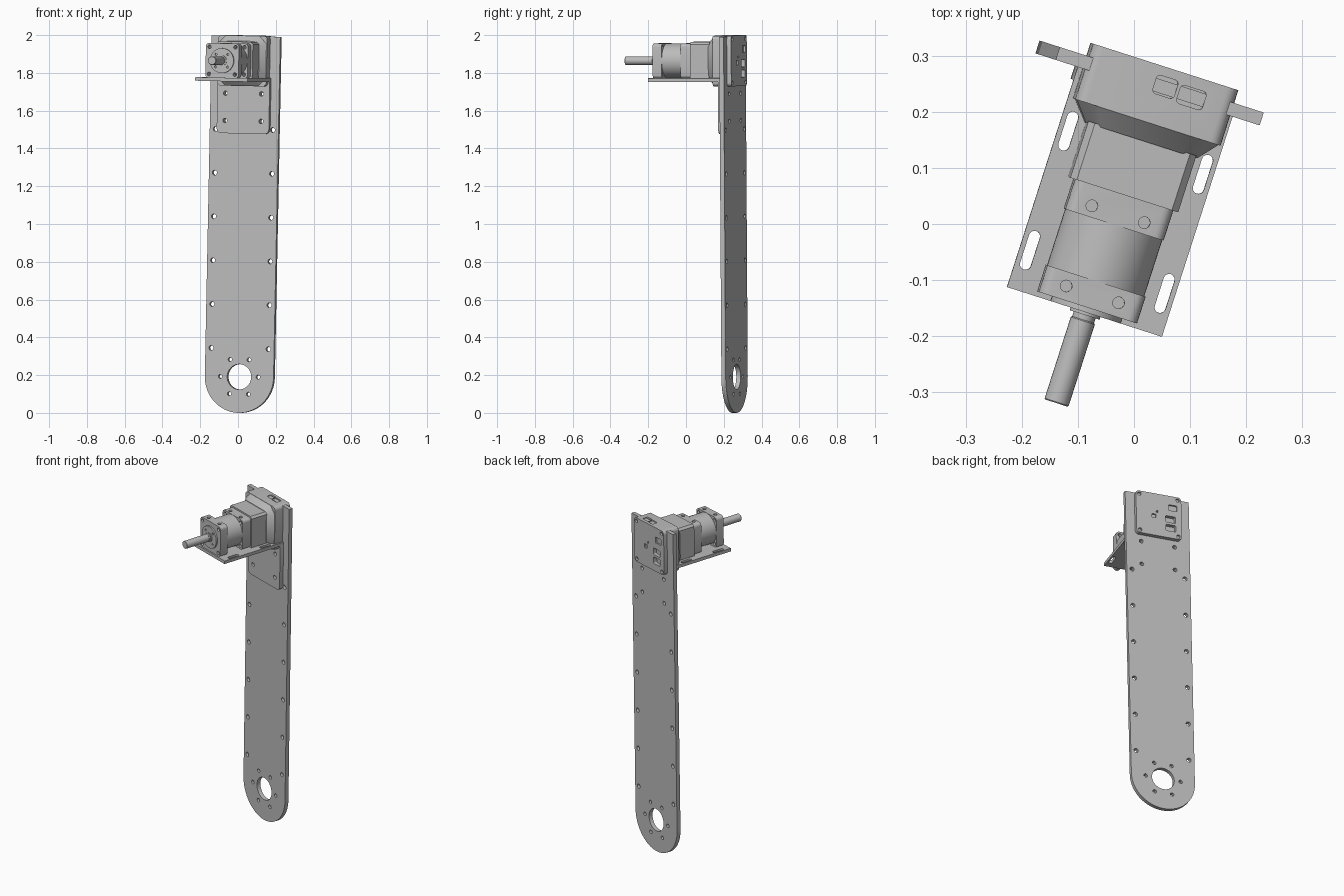
import bpy, bmesh, math
from mathutils import Matrix, Vector

old = bpy.data.objects.get("Cube")
if old:
    bpy.data.objects.remove(old, do_unlink=True)

metal = bpy.data.materials.new("light_grey_metal")
metal.use_nodes = True
GREY = (0.5, 0.5, 0.5, 1)
metal.diffuse_color = GREY
metal.node_tree.nodes["Principled BSDF"].inputs["Base Color"].default_value = GREY

# Assembly frame: turned about z, leaning slightly, origin under the pivot hole
FRAME = (Matrix.Translation((-0.066, 0.021, 0.191))
         @ Matrix.Rotation(math.radians(-17.8), 4, 'Z')
         @ Matrix.Rotation(math.radians(1.2), 4, 'Y'))
UPRIGHT = Matrix.Rotation(math.radians(90), 4, 'X')   # outline plane -> x/z plane
AXIS = 1.674                                          # motor axis height
TOP = 1.804                                           # arm top


def circle(x, y, r, n=24):
    return [(x + r * math.cos(math.tau * i / n), y + r * math.sin(math.tau * i / n)) for i in range(n)]


def rounded(x, y, hx, hy, r, n=5):
    """Rounded rectangle outline about (x, y)."""
    pts = []
    for k, (sx, sy) in enumerate(((1, 1), (-1, 1), (-1, -1), (1, -1))):
        for i in range(n + 1):
            a = math.pi / 2 * (k + i / n)
            pts.append((x + sx * (hx - r) + r * math.cos(a), y + sy * (hy - r) + r * math.sin(a)))
    return pts


def corners(d, x=0, y=0):
    return [(x + sx * d, y + sy * d) for sx in (-1, 1) for sy in (-1, 1)]


def add(name, mesh):
    mesh.materials.clear()
    mesh.materials.append(metal)
    mesh.transform(FRAME)
    obj = bpy.data.objects.new(name, mesh)
    bpy.context.collection.objects.link(obj)
    return obj


def plate(name, loops, lo, hi, upright=True):
    """Extrude an outline with holes from lo to hi, along depth or height."""
    curve = bpy.data.curves.new(name, 'CURVE')
    curve.dimensions, curve.fill_mode = '2D', 'BOTH'
    curve.extrude = (hi - lo) / 2
    for pts in loops:
        s = curve.splines.new('POLY')
        s.points.add(len(pts) - 1)
        for p, (x, y) in zip(s.points, pts):
            p.co = (x, y, 0, 1)
        s.use_cyclic_u = True
    tmp = bpy.data.objects.new(name, curve)
    mesh = bpy.data.meshes.new_from_object(tmp)
    bpy.data.objects.remove(tmp)
    bm = bmesh.new()
    bm.from_mesh(mesh)
    bmesh.ops.remove_doubles(bm, verts=bm.verts, dist=1e-5)
    bmesh.ops.recalc_face_normals(bm, faces=bm.faces)
    bm.to_mesh(mesh)
    bm.free()
    mid = (lo + hi) / 2
    mesh.transform(Matrix.Translation((0, mid, 0)) @ UPRIGHT if upright else Matrix.Translation((0, 0, mid)))
    return add(name, mesh)


def loft(name, rings):
    """Skin a list of rings [(outline, depth)] standing around the motor axis."""
    bm = bmesh.new()
    loops = [[bm.verts.new((x, d, AXIS + z)) for x, z in pts] for pts, d in rings]
    for a, b in zip(loops, loops[1:]):
        for i in range(len(a)):
            j = (i + 1) % len(a)
            bm.faces.new((a[i], a[j], b[j], b[i]))
    bm.faces.new(loops[0])
    bm.faces.new(loops[-1])
    bmesh.ops.recalc_face_normals(bm, faces=bm.faces)
    mesh = bpy.data.meshes.new(name)
    bm.to_mesh(mesh)
    bm.free()
    return add(name, mesh)


def carve(obj, cutters):
    """Cut recesses and drop the cutters."""
    for c in cutters:
        c.hide_render = True
        m = obj.modifiers.new("recess", 'BOOLEAN')
        m.operation, m.solver, m.object = 'DIFFERENCE', 'EXACT', c
    bpy.context.view_layer.update()
    obj.data = bpy.data.meshes.new_from_object(obj.evaluated_get(bpy.context.evaluated_depsgraph_get()))
    obj.modifiers.clear()
    for c in cutters:
        bpy.data.objects.remove(c, do_unlink=True)


# Long arm with round lower end, pivot hole, bolt ring and edge holes
R = 0.191
outline = [(R * math.cos(a), R * math.sin(a)) for a in [math.pi * (1 + i / 32) for i in range(33)]]
outline += [(R, TOP), (-R, TOP)]
mount = [(sx * 0.1, z) for sx in (-1, 1) for z in (1.355, 1.5)]
holes = [circle(0, 0, 0.067, 40)]
holes += [circle(x, y, 0.011, 12) for x, y in circle(0, 0, 0.105, 6)]
holes += [circle(sx * 0.159, 0.15 + 0.232 * i, 0.013, 12) for sx in (-1, 1) for i in range(6)]
holes += [circle(x, z, 0.012, 12) for x, z in mount]
plate("arm", [outline] + holes, 0.236, 0.260)

# Angle bracket: hanging flange and slotted shelf
plate("bracket_flange", [rounded(0, 1.436, 0.145, 0.148, 0.025)]
      + [circle(x, z, 0.012, 12) for x, z in mount], 0.212, 0.236)
slots = [rounded(sx * 0.126, y, 0.01, 0.036, 0.0099) for sx in (-1, 1) for y in (-0.101, 0.122)]
plate("bracket_shelf", [[(-0.145, -0.176), (0.145, -0.176), (0.145, 0.236), (-0.145, 0.236)]] + slots,
      1.565, 1.584, upright=False)

# Controller housing set through the arm, with sockets and screw recesses
housing = plate("controller_housing", [rounded(0, AXIS, 0.136, 0.134, 0.02)], 0.18, 0.284)
sockets = [plate("cutter", [rounded(x, y, hx, 0.017, 0.007)], AXIS + 0.11, AXIS + 0.2, upright=False)
           for x, y, hx in ((0.01, 0.25, 0.02), (0.06, 0.246, 0.024))]
sockets += [plate("cutter", [rounded(-0.07, AXIS + dz, 0.03, 0.02, 0.006)], 0.262, 0.3) for dz in (-0.07, -0.015)]
sockets += [plate("cutter", [rounded(x, AXIS + z, hx, hz, 0.004)], 0.274, 0.3)
            for x, z, hx, hz in ((-0.085, 0.06, 0.025, 0.018), (0.03, -0.01, 0.012, 0.012), (0.01, 0.02, 0.006, 0.006))]
sockets += [plate("cutter", [circle(x, z, 0.011, 12)], 0.272, 0.3) for x, z in corners(0.115, 0, AXIS)]
carve(housing, sockets)


# Flared neck and motor body
def octagon(h, c):
    return rounded(0, 0, h, h, c, 1)


loft("flared_neck", [(octagon(0.104, 0.03), 0.146), (octagon(0.134, 0.04), 0.182)])
loft("motor_body", [(octagon(0.101, 0.012), 0.044), (octagon(0.101, 0.012), 0.15)])

# Gearbox: two square flanges joined by a drum
bolts = [circle(x, z, 0.01, 12) for x, z in corners(0.072, 0, AXIS)]
for name, lo, hi in (("gearbox_front_flange", -0.167, -0.117), ("gearbox_rear_flange", -0.012, 0.046)):
    flange = plate(name, [rounded(0, AXIS, 0.092, 0.092, 0.018)] + bolts, lo, hi)
    y = -0.142 if lo < -0.1 else 0.008
    carve(flange, [plate("cutter", [circle(sx * 0.049, y, 0.0105, 16)], AXIS + 0.075, AXIS + 0.12, upright=False)
                   for sx in (-1, 1)])
loft("gearbox_drum", [(circle(0, 0, 0.091, 48), d) for d in (-0.118, -0.011)])

# Output boss with tapped holes, collar and shaft
plate("output_boss", [circle(0, AXIS, 0.066, 40)]
      + [circle(x, AXIS + z, 0.006, 10) for x, z in corners(0.033)], -0.176, -0.16)
loft("shaft_collar", [(circle(0, 0, 0.028), -0.181), (circle(0, 0, 0.028), -0.17)])
loft("output_shaft", [(circle(0, 0, r), d) for r, d in
                      ((0.021, -0.346), (0.0225, -0.344), (0.0225, -0.192), (0.0205, -0.19), (0.0205, -0.17))])

# Smooth round surfaces, keep edges sharp
bpy.ops.object.select_all(action='DESELECT')
for obj in bpy.context.collection.objects:
    if obj.type == 'MESH' and metal.name in obj.data.materials:
        obj.select_set(True)
        bpy.context.view_layer.objects.active = obj
bpy.ops.object.shade_smooth_by_angle(angle=math.radians(35))
